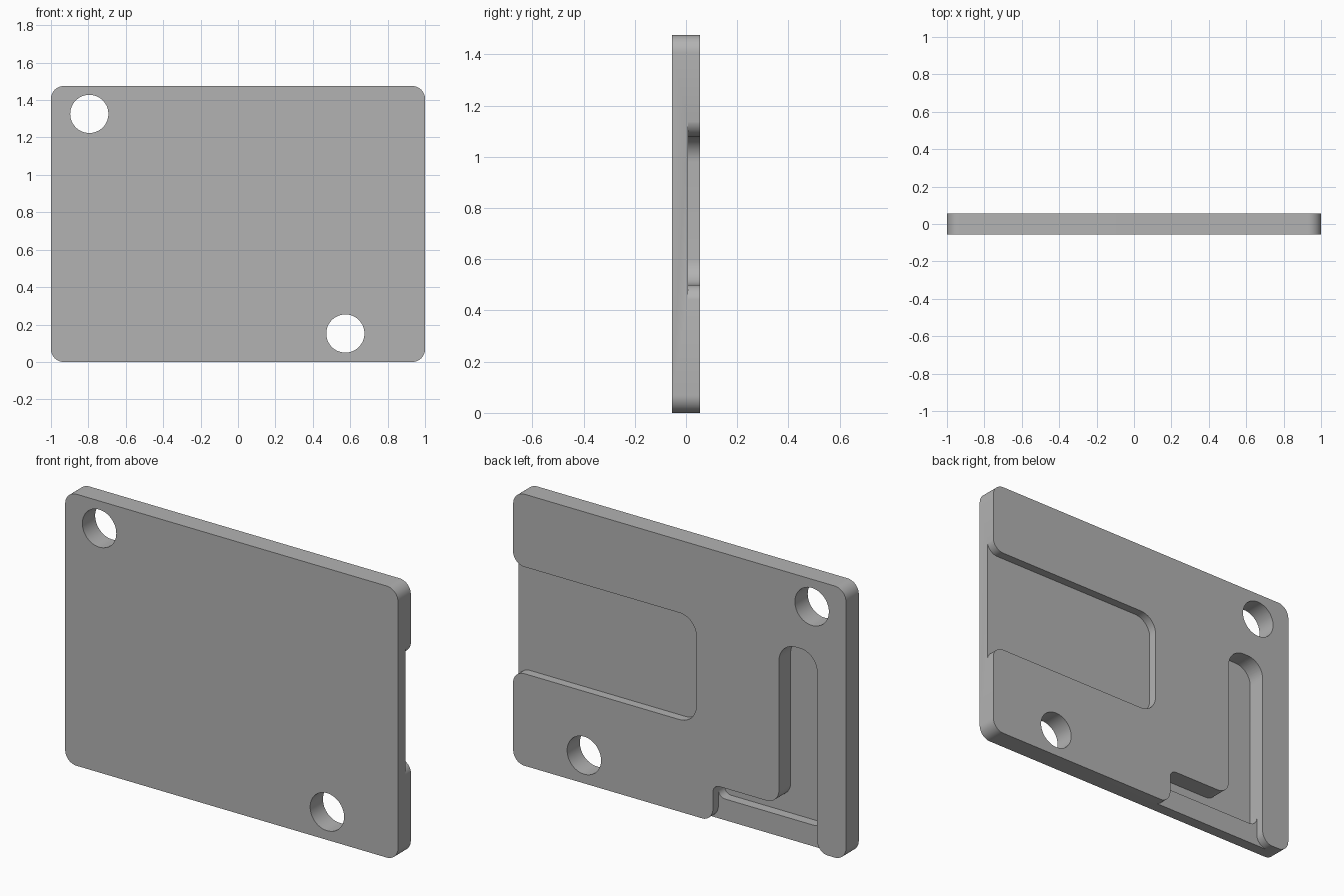
import bpy
import bmesh
import math
from mathutils import Vector

cube = bpy.data.objects.get("Cube")
if cube:
    bpy.data.objects.remove(cube, do_unlink=True)

HEIGHT = 1.475
HALF = 0.055          # half thickness
OUT = 1.001           # just outside the side edge
FLARE = 0.068         # rounding of outer corners
SHALLOW = HALF - 0.047
DEEP = HALF - 0.1

grey = bpy.data.materials.new("plain_grey")
grey.use_nodes = True
colour = (0.45, 0.45, 0.45, 1)
grey.diffuse_color = colour
grey.node_tree.nodes["Principled BSDF"].inputs["Base Color"].default_value = colour


def rounded(corners, steps=12):
    """Outline from right-angled corners given as (x, z, radius)."""
    pts = []
    for i, (x, z, r) in enumerate(corners):
        p = Vector((x, z))
        if r == 0:
            pts.append(p)
            continue
        d1 = (Vector(corners[i - 1][:2]) - p).normalized()
        d2 = (Vector(corners[(i + 1) % len(corners)][:2]) - p).normalized()
        centre = p + r * (d1 + d2)
        for k in range(steps + 1):
            a = math.pi / 2 * k / steps
            pts.append(centre - r * (d2 * math.cos(a) + d1 * math.sin(a)))
    return pts


def slab(name, outline, y0, y1):
    """Extrude an x-z outline from y0 to y1."""
    bm = bmesh.new()
    face = bm.faces.new([bm.verts.new((p.x, y0, p.y)) for p in outline])
    ext = bmesh.ops.extrude_face_region(bm, geom=[face])
    moved = [v for v in ext["geom"] if isinstance(v, bmesh.types.BMVert)]
    bmesh.ops.translate(bm, verts=moved, vec=(0, y1 - y0, 0))
    bmesh.ops.recalc_face_normals(bm, faces=bm.faces)
    mesh = bpy.data.meshes.new(name)
    bm.to_mesh(mesh)
    bm.free()
    mesh.materials.append(grey)
    obj = bpy.data.objects.new(name, mesh)
    bpy.context.collection.objects.link(obj)
    return obj


def circle(x, z, r, n=64):
    return [Vector((x + r * math.cos(math.tau * k / n), z + r * math.sin(math.tau * k / n)))
            for k in range(n)]


# Rounded plate
plate = slab("plate", rounded([(-1, 0, FLARE), (1, 0, FLARE),
                               (1, HEIGHT, FLARE), (-1, HEIGHT, FLARE)]), -HALF, HALF)

# Shallow side pocket, open and flared at the left edge
side = [(-0.1, 0.5, 0.1), (-0.1, 1.08, 0.1), (OUT, 1.08, FLARE), (OUT, 1.2, 0),
        (1.1, 1.2, 0), (1.1, 0.38, 0), (OUT, 0.38, 0), (OUT, 0.5, FLARE)]

# L-shaped pocket: walls shared by the shallow ledge and the deep floor
L_top = [(-0.2, 0.2, 0.04), (-0.597, 0.2, 0.075), (-0.597, 1.08, 0.1), (-0.826, 1.08, 0.1)]
ledge = L_top + [(-0.826, -0.001, FLARE), (-0.92, -0.001, 0), (-0.92, -0.1, 0),
                 (-0.1, -0.1, 0), (-0.1, -0.001, 0), (-0.2, -0.001, FLARE)]
deep = L_top + [(-0.826, 0.115, 0.05), (-0.2, 0.115, 0.04)]

cutters = [
    slab("side_pocket_cutter", rounded(side), SHALLOW, 0.2),
    slab("ledge_cutter", rounded(ledge), SHALLOW, 0.2),
    slab("deep_pocket_cutter", rounded(deep), DEEP, 0.2),
    slab("upper_hole_cutter", circle(-0.795, 1.326, 0.102), -0.2, 0.2),
    slab("lower_hole_cutter", circle(0.574, 0.152, 0.102), -0.2, 0.2),
]

# Cut every opening, then drop the cutters
bpy.ops.object.select_all(action="DESELECT")
bpy.context.view_layer.objects.active = plate
plate.select_set(True)
for cutter in cutters:
    cutter.hide_render = True
    mod = plate.modifiers.new(cutter.name, "BOOLEAN")
    mod.operation = "DIFFERENCE"
    mod.solver = "EXACT"
    mod.object = cutter
    bpy.ops.object.modifier_apply(modifier=mod.name)
    bpy.data.objects.remove(cutter, do_unlink=True)

bpy.ops.object.shade_smooth_by_angle(angle=math.radians(30))
